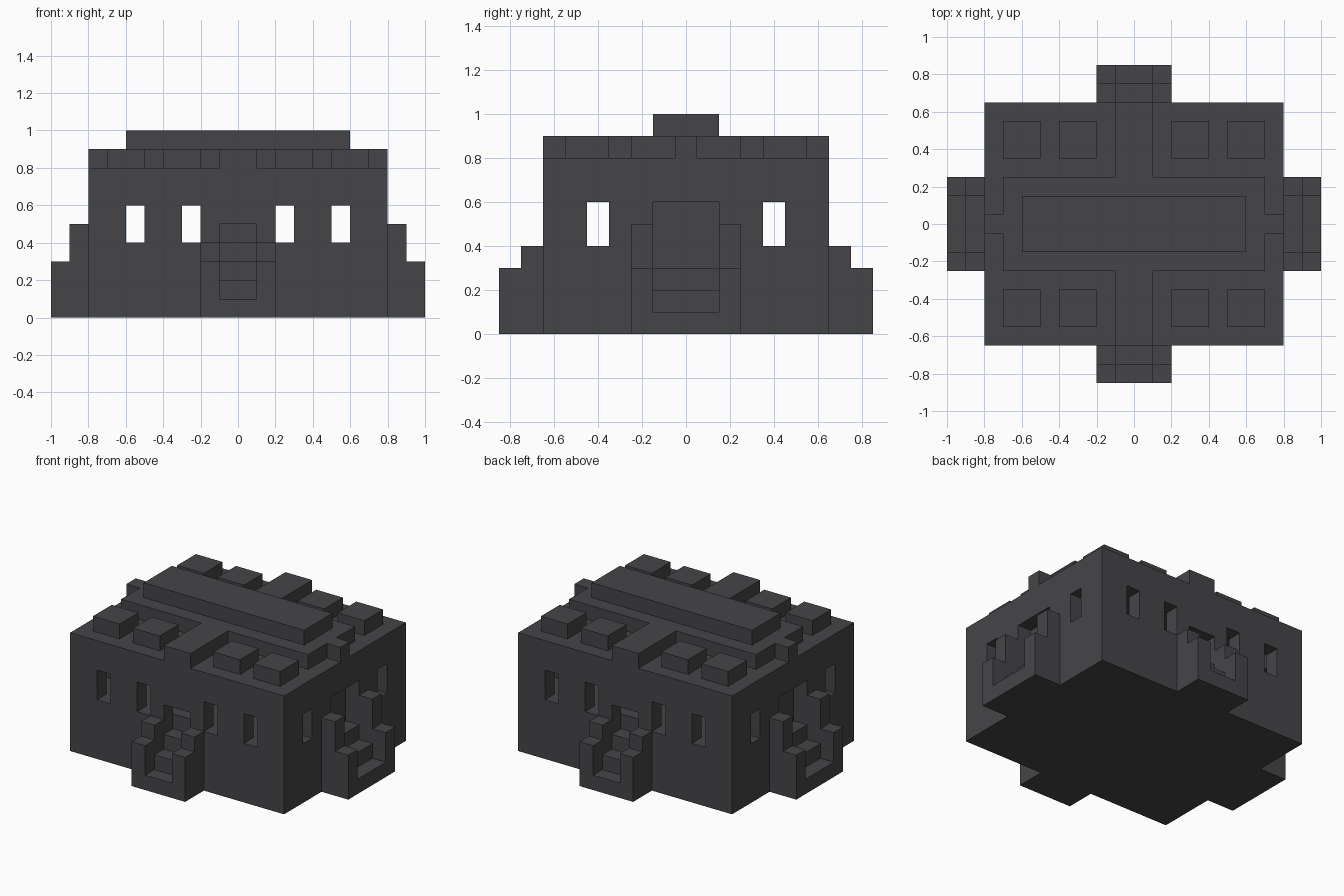
import bpy, bmesh, math
from mathutils import Matrix, Vector

old = bpy.data.objects.get("Cube")
if old:
    bpy.data.objects.remove(old, do_unlink=True)

stone = bpy.data.materials.new("dark_stone")
stone.use_nodes = True
colour = (0.06, 0.058, 0.065, 1)
stone.diffuse_color = colour
shader = stone.node_tree.nodes["Principled BSDF"]
shader.inputs["Base Color"].default_value = colour
shader.inputs["Roughness"].default_value = 0.9


def finish(name, bm):
    bmesh.ops.recalc_face_normals(bm, faces=bm.faces)
    mesh = bpy.data.meshes.new(name)
    bm.to_mesh(mesh)
    bm.free()
    mesh.materials.append(stone)
    obj = bpy.data.objects.new(name, mesh)
    bpy.context.collection.objects.link(obj)
    return obj


def box(name, x, y, z):
    """Box from three (low, high) ranges."""
    bm = bmesh.new()
    bmesh.ops.create_cube(bm, size=1)
    size = Vector([r[1] - r[0] for r in (x, y, z)])
    mid = Vector([(r[0] + r[1]) / 2 for r in (x, y, z)])
    bm.transform(Matrix.Translation(mid) @ Matrix.Diagonal(size).to_4x4())
    return finish(name, bm)


def carve(target, cutters):
    """Subtract the cutters for good and delete them."""
    for cutter in cutters:
        cutter.hide_render = True
        mod = target.modifiers.new("cut", 'BOOLEAN')
        mod.operation = 'DIFFERENCE'
        mod.solver = 'EXACT'
        mod.object = cutter
    graph = bpy.context.evaluated_depsgraph_get()
    mesh = bpy.data.meshes.new_from_object(target.evaluated_get(graph))
    target.modifiers.clear()
    target.data = mesh
    for cutter in cutters:
        bpy.data.objects.remove(cutter, do_unlink=True)


def stepped(name, inner, outer, side, width, wall, angle):
    """Two-step block standing against a wall; side is its offset along the wall."""
    profile = [(0, 0), (.2, 0), (.2, outer), (.1, outer), (.1, inner), (0, inner)]
    bm = bmesh.new()
    face = bm.faces.new([bm.verts.new((wall + d, side - width / 2, z)) for d, z in profile])
    ext = bmesh.ops.extrude_face_region(bm, geom=[face], use_keep_orig=True)
    bmesh.ops.translate(bm, vec=(0, width, 0),
                        verts=[v for v in ext["geom"] if isinstance(v, bmesh.types.BMVert)])
    bm.transform(Matrix.Rotation(angle, 4, 'Z'))
    return finish(name, bm)


HX, HY, ROOF, FLOOR, WALL = .8, .65, .8, .4, .1

# Hollow hall with windows and four doorways
hall = box("hall_walls", (-HX, HX), (-HY, HY), (0, ROOF))
room = box("room_cutter", (-HX + WALL, HX - WALL), (-HY + WALL, HY - WALL), (FLOOR, ROOF - WALL))
cutters = [room]
for s in (-1, 1):
    def span(a, b):
        return sorted((s * a, s * b))
    for a in (.2, .5):
        cutters.append(box("window_cutter", span(a, a + .1), (-1, 1), (FLOOR, .6)))
    cutters.append(box("window_cutter", (-1, 1), span(.35, .45), (FLOOR, .6)))
    cutters.append(box("door_cutter", (-.1, .1), span(HY - WALL, 1), (.3, .5)))
    cutters.append(box("door_cutter", span(HX - WALL, 1), (-.15, .15), (.3, .6)))
carve(hall, cutters)

# Block in the middle of the room
box("altar", (-.1, .1), (-.05, .05), (FLOOR, .5))

# Stairs with stepped cheek walls on every side:
# turn, wall distance, half tread width, cheek height by the wall
sides = {"front": (-90, HY, .1, .4), "back": (90, HY, .1, .4),
         "left": (0, HX, .15, .5), "right": (180, HX, .15, .5)}
for label, (deg, wall, half, cheek) in sides.items():
    angle = math.radians(deg)
    stepped(label + "_stairs", .2, .1, 0, half * 2, wall, angle)
    for s, end in ((-1, "a"), (1, "b")):
        stepped(f"{label}_stair_cheek_{end}", cheek, .3, s * (half + .05), .1, wall, angle)

# Raised roof layers and the ribs that run to the walls
TOP = (ROOF, ROOF + .1)
box("roof_slab", (-.7, .7), (-.25, .25), TOP)
box("roof_crown", (-.6, .6), (-.15, .15), (TOP[1], 1))
for s, a, b in ((-1, "front", "right"), (1, "back", "left")):
    box(a + "_roof_rib", (-.1, .1), sorted((s * .25, s * HY)), TOP)
    box(b + "_roof_rib", sorted((s * .7, s * HX)), (-.05, .05), TOP)

# Small roof blocks in rows along front and back
for y, row in ((-.45, "front"), (.45, "back")):
    for i, x in enumerate((-.6, -.3, .3, .6)):
        box(f"{row}_roof_block_{i + 1}", (x - .1, x + .1), (y - .1, y + .1), TOP)
